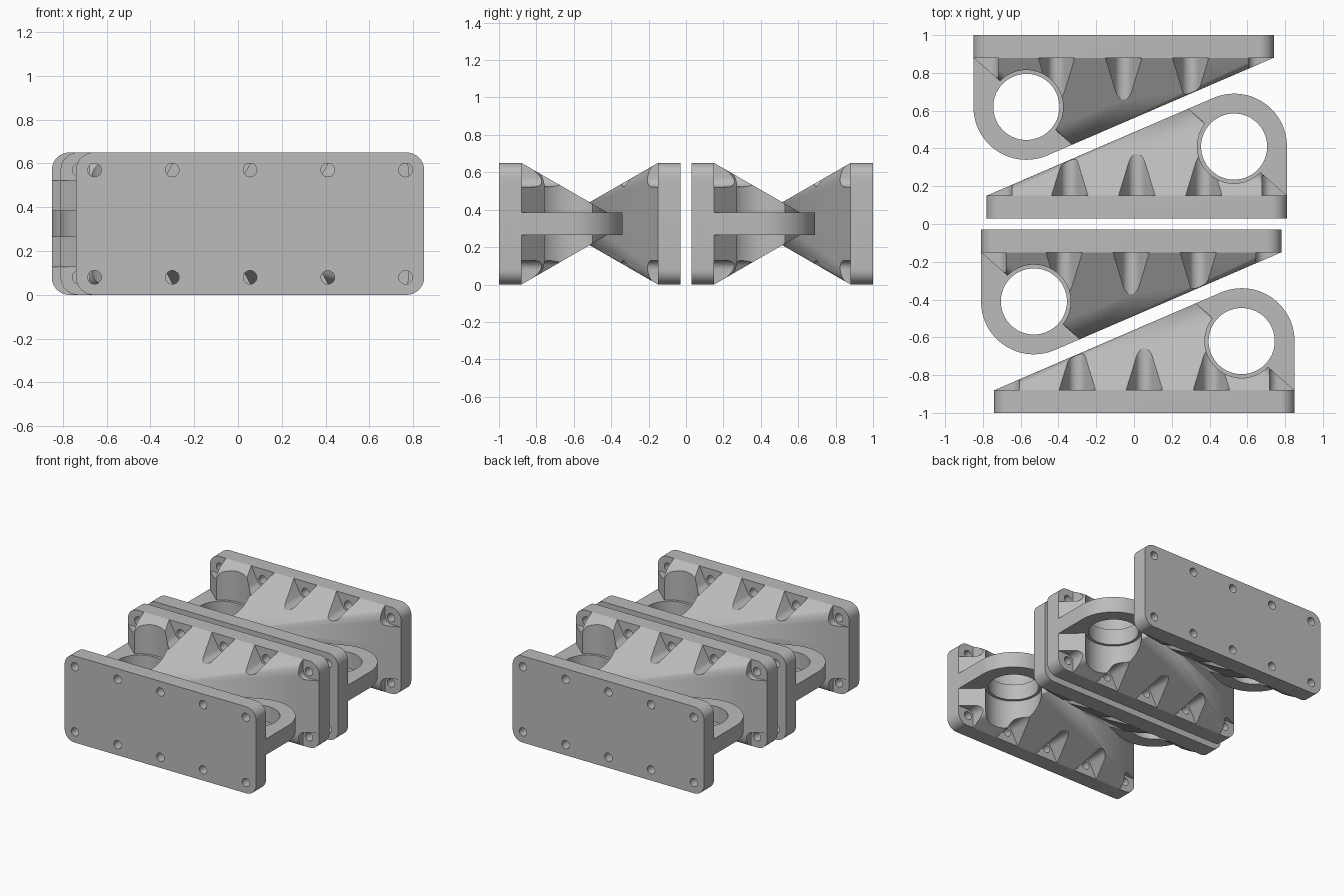
import bpy, bmesh, math
from mathutils import Vector

if "Cube" in bpy.data.objects:
    bpy.data.objects.remove(bpy.data.objects["Cube"], do_unlink=True)

LENGTH, HEIGHT, PLATE = 1.59, 0.65, 0.12
MID, ARM = HEIGHT / 2, 0.06            # arm half thickness
EYE_X, EYE_Y, EYE_R = 1.31, 0.38, 0.28
HOLE_R, CLEAR_R = 0.175, 0.195
BOLT_Z, BOLT_R, SEAT_R = 0.57, 0.031, 0.048

grey = bpy.data.materials.new("plain grey")
grey.use_nodes = True
colour = (0.5, 0.5, 0.5, 1)
grey.diffuse_color = colour
grey.node_tree.nodes["Principled BSDF"].inputs["Base Color"].default_value = colour


def arc(cx, cy, r, start, end, n):
    step = (end - start) / n
    return [(cx + r * math.cos(math.radians(start + step * i)),
             cy + r * math.sin(math.radians(start + step * i))) for i in range(n + 1)]


def hull(name, points):
    """Convex solid around a set of points."""
    bm = bmesh.new()
    verts = [bm.verts.new(p) for p in points]
    out = bmesh.ops.convex_hull(bm, input=verts)
    loose = set(out["geom_interior"] + out["geom_unused"])
    bmesh.ops.delete(bm, geom=[v for v in loose if isinstance(v, bmesh.types.BMVert)],
                     context='VERTS')
    bmesh.ops.dissolve_limit(bm, angle_limit=0.001, verts=bm.verts[:], edges=bm.edges[:])
    bmesh.ops.recalc_face_normals(bm, faces=bm.faces[:])
    mesh = bpy.data.meshes.new(name)
    bm.to_mesh(mesh)
    bm.free()
    obj = bpy.data.objects.new(name, mesh)
    bpy.context.scene.collection.objects.link(obj)
    return obj


def along_y(profile, y0, y1):
    return [(x, y, z) for x, z in profile for y in (y0, y1)]


def along_z(profile, z0, z1):
    return [(x, y, z) for x, y in profile for z in (z0, z1)]


def cut(target, cutter):
    cutter.hide_render = True
    mod = target.modifiers.new("cut", 'BOOLEAN')
    mod.operation, mod.solver, mod.object = 'DIFFERENCE', 'EXACT', cutter
    deps = bpy.context.evaluated_depsgraph_get()
    mesh = bpy.data.meshes.new_from_object(target.evaluated_get(deps))
    target.modifiers.clear()
    target.data = mesh
    bpy.data.objects.remove(cutter, do_unlink=True)


# Slope of the long diagonal side, tangent to the eye
angle = math.atan2(EYE_Y - PLATE, EYE_X) + math.asin(
    EYE_R / math.hypot(EYE_X, EYE_Y - PLATE))
tip_y = 0.58
tip_x = (tip_y - PLATE) / math.tan(angle)

# Body: rounded mounting plate tapering to the arm
R = 0.08
outline = (arc(LENGTH - R, HEIGHT - R, R, 0, 90, 10) + arc(R, HEIGHT - R, R, 90, 180, 10)
           + arc(R, R, R, 180, 270, 10) + arc(LENGTH - R, R, R, 270, 360, 10))
body = hull("bracket_body", along_y(outline, 0, PLATE)
            + [(tip_x, tip_y, MID + s * ARM) for s in (-1, 1)])

# Round clearance for the pin
cut(body, hull("cutter", along_z(arc(EYE_X, EYE_Y, CLEAR_R, 0, 354, 59), -0.2, 0.9)))

# Bolt holes and the flared pockets above them
bolts = [0.085 + 0.355 * i for i in range(5)]
for i, x in enumerate(bolts):
    top = BOLT_Z + 0.18
    seat = arc(x, BOLT_Z, SEAT_R, 0, 345, 23)
    if i in (0, 4):
        out = -1 if i == 0 else 1
        seat += [(x - out * SEAT_R, top), (x + out * 0.2, top),
                 (x + out * 0.2, BOLT_Z - SEAT_R)]
    else:
        seat += [(x - 0.15, top), (x + 0.15, top)]
    hole = arc(x, BOLT_Z, BOLT_R, 0, 345, 23)
    for profile, y0, y1 in ((seat, PLATE, 0.7), (hole, -0.1, 0.2)):
        for flip in (False, True):
            shape = [(px, HEIGHT - pz if flip else pz) for px, pz in profile]
            cut(body, hull("cutter", along_y(shape, y0, y1)))

# Arm with the eye
rim = arc(EYE_X, EYE_Y, EYE_R, 0, 90 + math.degrees(angle), 40)
arm = hull("eye_arm", along_z([(0, PLATE), (LENGTH, PLATE)] + rim, MID - ARM, MID + ARM))
cut(arm, hull("cutter", along_z(arc(EYE_X, EYE_Y, HOLE_R, 0, 354, 59), -0.2, 0.9)))

for part in (body, arm):
    part.data.materials.clear()
    part.data.materials.append(grey)
    bpy.ops.object.select_all(action='DESELECT')
    part.select_set(True)
    bpy.context.view_layer.objects.active = part
    bpy.ops.object.shade_smooth_by_angle(angle=math.radians(25))

# Four brackets nested in two facing pairs
places = [("front", -0.74, -1, 1), ("mid_front", 0.78, -0.03, -1),
          ("mid_back", -0.78, 0.03, 1), ("back", 0.74, 1, -1)]
for label, x, y, side in places:
    for part in (body, arm):
        copy = part if label == "front" else part.copy()
        if copy is not part:
            bpy.context.scene.collection.objects.link(copy)
        copy.location = Vector((x, y, 0))
        copy.rotation_euler.z = 0 if side == 1 else math.pi
        copy.name = label + ("_bracket_body" if part is body else "_eye_arm")
